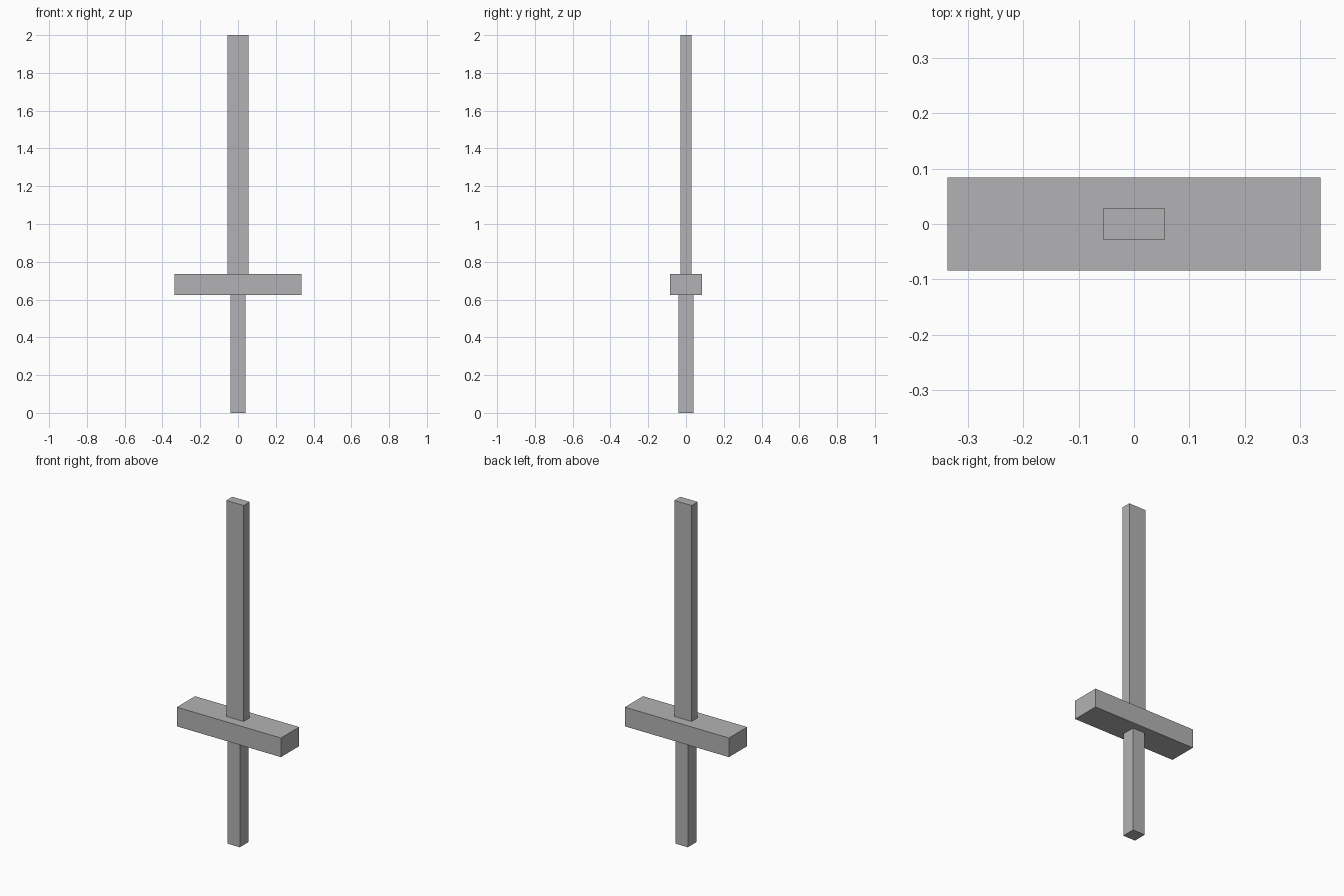
import bpy

# Remove the default object
cube = bpy.data.objects.get("Cube")
if cube:
    bpy.data.objects.remove(cube, do_unlink=True)

# Single grey material
GREY = (0.45, 0.45, 0.46, 1)
grey = bpy.data.materials.new("plain_grey")
grey.use_nodes = True
grey.diffuse_color = GREY
grey.node_tree.nodes["Principled BSDF"].inputs["Base Color"].default_value = GREY


def box(name, width, depth, bottom, top):
    """Add a centred box between two heights."""
    bpy.ops.mesh.primitive_cube_add(size=1, location=(0, 0, (bottom + top) / 2))
    obj = bpy.context.object
    obj.name = name
    obj.scale = (width, depth, top - bottom)
    bpy.ops.object.transform_apply(location=False, rotation=False, scale=True)
    obj.data.materials.append(grey)
    return obj


GUARD_BOTTOM, GUARD_TOP = 0.624, 0.736

# Square grip, wide crossguard and flat blade
box("grip", 0.08, 0.08, 0, GUARD_BOTTOM)
box("crossguard", 0.674, 0.168, GUARD_BOTTOM, GUARD_TOP)
box("blade", 0.112, 0.056, GUARD_TOP, 2)
